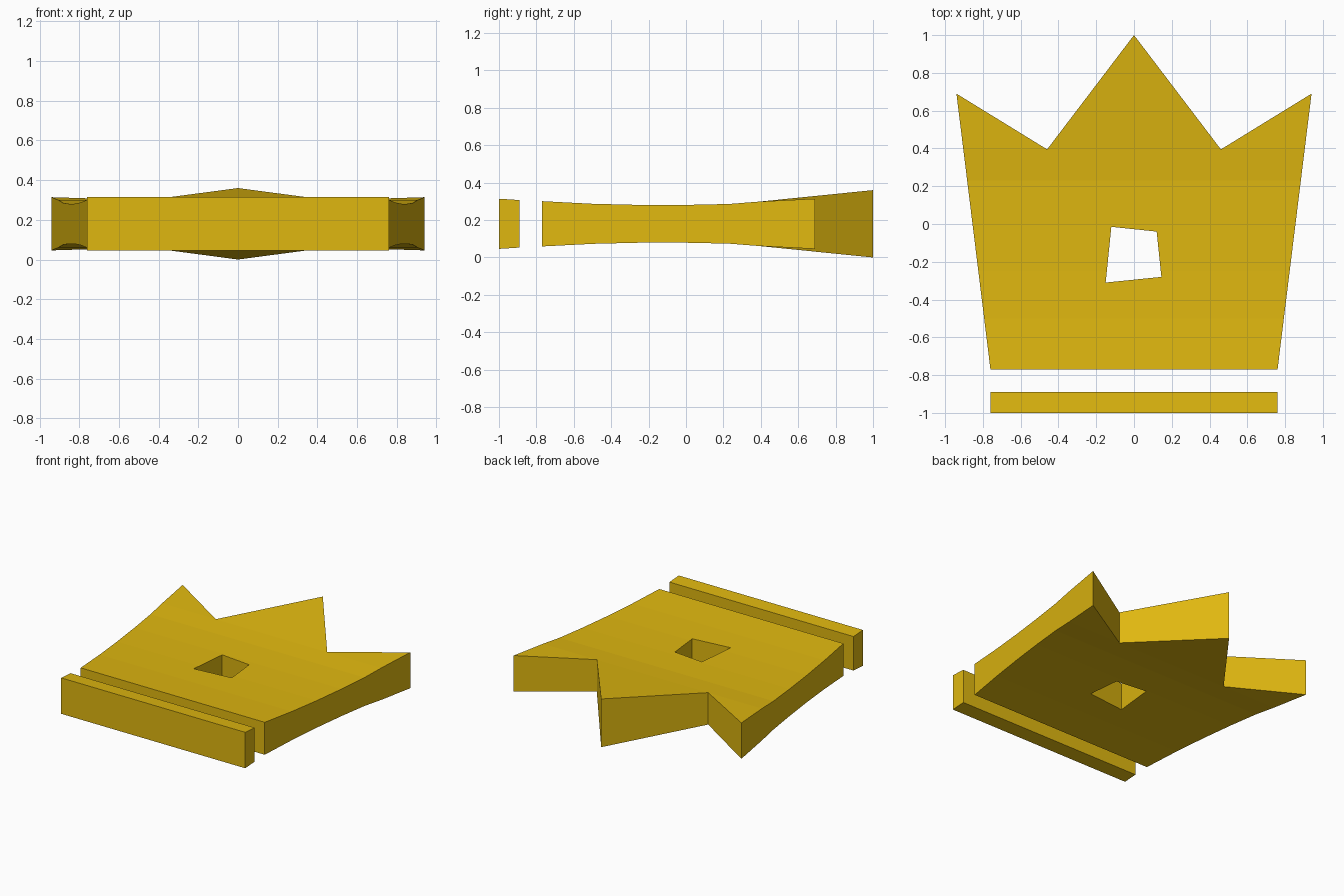
import bpy
import bmesh

default = bpy.data.objects.get("Cube")
if default:
    bpy.data.objects.remove(default, do_unlink=True)

gold = bpy.data.materials.new("gold")
gold.use_nodes = True
colour = (0.74, 0.475, 0.005, 1.0)
gold.diffuse_color = colour
gold.node_tree.nodes["Principled BSDF"].inputs["Base Color"].default_value = colour

MID = 0.18
# Half thickness along y: thin waist, flaring towards both ends
PROFILE = [(-1.0, 0.134), (-0.89, 0.127), (-0.77, 0.121), (-0.5, 0.107),
           (-0.25, 0.101), (0.0, 0.101), (0.23, 0.106), (0.395, 0.119)]


def half_thickness(x, y):
    # The middle spike flares more than the outer ones
    end = (1.0, 0.18) if abs(x) < 0.47 else (0.69, 0.134)
    points = PROFILE + [end]
    for (y0, h0), (y1, h1) in zip(points, points[1:]):
        if y <= y1 + 1e-5:
            return h0 + (h1 - h0) * (y - y0) / (y1 - y0)
    return end[1]


def slab(name, loops):
    """Fill flat outlines (later ones are holes), slice in rows, and thicken."""
    bm = bmesh.new()
    for loop in loops:
        verts = [bm.verts.new((x, y, 0)) for x, y in loop]
        for a, b in zip(verts, verts[1:] + verts[:1]):
            bm.edges.new((a, b))
    bmesh.ops.triangle_fill(bm, edges=bm.edges[:], use_beauty=True)
    for y, _ in PROFILE:
        bmesh.ops.bisect_plane(bm, geom=bm.verts[:] + bm.edges[:] + bm.faces[:],
                               plane_co=(0, y, 0), plane_no=(0, 1, 0), dist=1e-4)
    lower = bm.verts[:]
    result = bmesh.ops.extrude_face_region(bm, geom=bm.faces[:], use_keep_orig=True)
    upper = [g for g in result["geom"] if isinstance(g, bmesh.types.BMVert)]
    for verts, sign in ((lower, -1), (upper, 1)):
        for v in verts:
            v.co.z = MID + sign * half_thickness(v.co.x, v.co.y)
    bmesh.ops.recalc_face_normals(bm, faces=bm.faces[:])
    mesh = bpy.data.meshes.new(name)
    bm.to_mesh(mesh)
    bm.free()
    mesh.materials.append(gold)
    obj = bpy.data.objects.new(name, mesh)
    bpy.context.collection.objects.link(obj)
    return obj


# Crown body with three spikes and a skewed window
right_half = [(0.76, -0.77), (0.94, 0.69), (0.46, 0.395)]
outline = right_half + [(0, 1)] + [(-x, y) for x, y in reversed(right_half)]
window = [(-0.12, -0.015), (0.12, -0.04), (0.145, -0.28), (-0.15, -0.31)]
slab("crown_body", [outline, window])

# Separate bar along the base of the crown
slab("base_bar", [[(-0.76, -1), (0.76, -1), (0.76, -0.89), (-0.76, -0.89)]])
